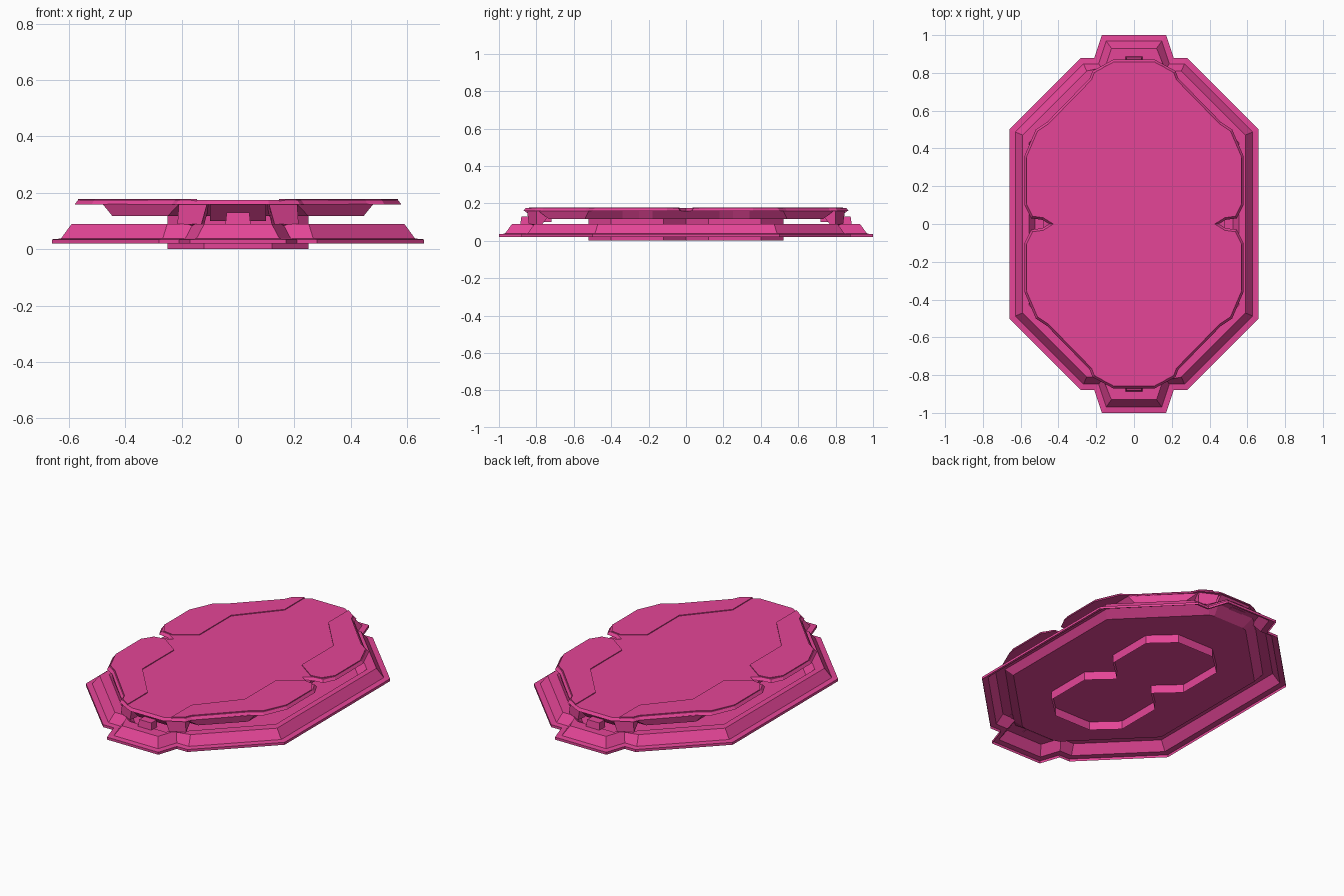
import bpy, bmesh
from mathutils import Vector

if "Cube" in bpy.data.objects:
    bpy.data.objects.remove(bpy.data.objects["Cube"])

pink = bpy.data.materials.new("pink")
pink.diffuse_color = (0.78, 0.06, 0.31, 1)
pink.use_nodes = True
pink.node_tree.nodes["Principled BSDF"].inputs["Base Color"].default_value = pink.diffuse_color


def quad_mirror(quarter):
    """Complete a +x+y outline (from x=0 towards y=0) to a counter-clockwise loop."""
    q = [Vector(p) for p in quarter][::-1]
    pts = list(q)
    for sx, sy, order in ((-1, 1, -1), (-1, -1, 1), (1, -1, -1)):
        for p in q[::order]:
            n = Vector((p.x * sx, p.y * sy))
            if (n - pts[-1]).length > 1e-4:
                pts.append(n)
    if (pts[0] - pts[-1]).length < 1e-4:
        pts.pop()
    return pts


def inset(pts, d):
    """Mitred inward offset of a counter-clockwise outline."""
    out = []
    for i, p in enumerate(pts):
        a = (p - pts[i - 1]).normalized()
        b = (pts[(i + 1) % len(pts)] - p).normalized()
        na, nb = Vector((-a.y, a.x)), Vector((-b.y, b.x))
        m = na + nb
        out.append(p + m * (d / max(0.35, 1 + na.dot(nb))))
    return out


def loft(name, rings, bottom=True, top=True):
    """Stack of (outline, z) rings joined by flat walls."""
    bm = bmesh.new()
    loops = [[bm.verts.new((p[0], p[1], z)) for p in pts] for pts, z in rings]
    for lo, hi in zip(loops, loops[1:]):
        for i in range(len(lo)):
            j = (i + 1) % len(lo)
            bm.faces.new((lo[i], lo[j], hi[j], hi[i]))
    if bottom:
        bm.faces.new(loops[0][::-1])
    if top:
        bm.faces.new(loops[-1])
    me = bpy.data.meshes.new(name)
    bm.to_mesh(me)
    bm.free()
    me.materials.append(pink)
    ob = bpy.data.objects.new(name, me)
    bpy.context.collection.objects.link(ob)
    return ob


def mirrored(pts, sx, sy):
    r = [Vector((p[0] * sx, p[1] * sy)) for p in pts]
    return r if sx * sy > 0 else r[::-1]


# Base shell: long octagon with end tabs, a raised rim and a sunken tray, open underneath
base = quad_mirror([(0.17, 1.0), (0.21, 0.88), (0.28, 0.88), (0.66, 0.5)])
tray_top = quad_mirror([(0.12, 0.86), (0.16, 0.83), (0.20, 0.79), (0.555, 0.43)])
tray_floor = quad_mirror([(0.10, 0.80), (0.13, 0.79), (0.16, 0.76), (0.525, 0.395)])
loft("base_shell", [(base, 0.02), (base, 0.035), (inset(base, 0.032), 0.038),
                    (inset(base, 0.07), 0.09), (tray_top, 0.09), (tray_floor, 0.05)], bottom=False)

# Core: two joined octagons running down through the base, open underneath
core = quad_mirror([(0.12, 0.52), (0.25, 0.40), (0.25, 0.12), (0.12, 0.0)])
loft("core_wall", [(core, 0.0), (core, 0.118)], bottom=False, top=False)

# Skirt under the deck: sides lean inwards going down
skirt_top = quad_mirror([(0.21, 0.79), (0.48, 0.52), (0.48, 0.34), (0.455, 0.25), (0.48, 0.18)])
skirt_low = quad_mirror([(0.25, 0.735), (0.445, 0.54), (0.445, 0.34), (0.44, 0.25), (0.445, 0.18)])
loft("skirt", [(skirt_low, 0.117), (skirt_top, 0.16)])

# Deck with a notch in each long side
rim = [(0.11, 0.87), (0.22, 0.81), (0.235, 0.77), (0.46, 0.54), (0.52, 0.5),
       (0.58, 0.36), (0.58, 0.10), (0.545, 0.03), (0.485, 0.022), (0.45, 0.0)]
deck = quad_mirror(rim)
loft("deck", [(deck, 0.158), (inset(deck, 0.012), 0.174)])

# Four thin raised corner plates on the deck
outer = [(0.525, 0.045), (0.568, 0.11), (0.568, 0.35), (0.508, 0.485), (0.45, 0.525),
         (0.222, 0.76), (0.205, 0.80), (0.145, 0.84)]
inner = [(0.145, 0.65), (0.34, 0.42), (0.34, 0.12), (0.46, 0.035)]
plate = [Vector(p) for p in outer + inner]
# Slanted end supports between base and deck
support_low = [(0.12, 0.79), (0.20, 0.77), (0.215, 0.80), (0.13, 0.84)]
support_high = [(0.10, 0.73), (0.20, 0.71), (0.21, 0.80), (0.11, 0.85)]
for sx, xn in ((1, "right"), (-1, "left")):
    for sy, yn in ((1, "back"), (-1, "front")):
        p = mirrored(plate, sx, sy)
        loft(f"corner_plate_{yn}_{xn}", [(p, 0.17), (p, 0.179)], bottom=False)
        loft(f"support_{yn}_{xn}", [(mirrored(support_low, sx, sy), 0.088),
                                    (mirrored(support_high, sx, sy), 0.16)])

# Small latch block and its sloped backing on each tab
for sy, yn in ((1, "back"), (-1, "front")):
    latch = [(-0.045, 0.83), (0.045, 0.83), (0.045, 0.886), (-0.045, 0.886)]
    tip = [(-0.04, 0.83), (0.04, 0.83), (0.04, 0.88), (-0.04, 0.88)]
    loft(f"latch_{yn}", [(mirrored(latch, 1, sy), 0.088), (mirrored(tip, 1, sy), 0.13)])
    low = [(-0.1, 0.72), (0.1, 0.72), (0.1, 0.80), (-0.1, 0.80)]
    high = [(-0.1, 0.72), (0.1, 0.72), (0.1, 0.86), (-0.1, 0.86)]
    loft(f"latch_backing_{yn}", [(mirrored(low, 1, sy), 0.1), (mirrored(high, 1, sy), 0.158)])
